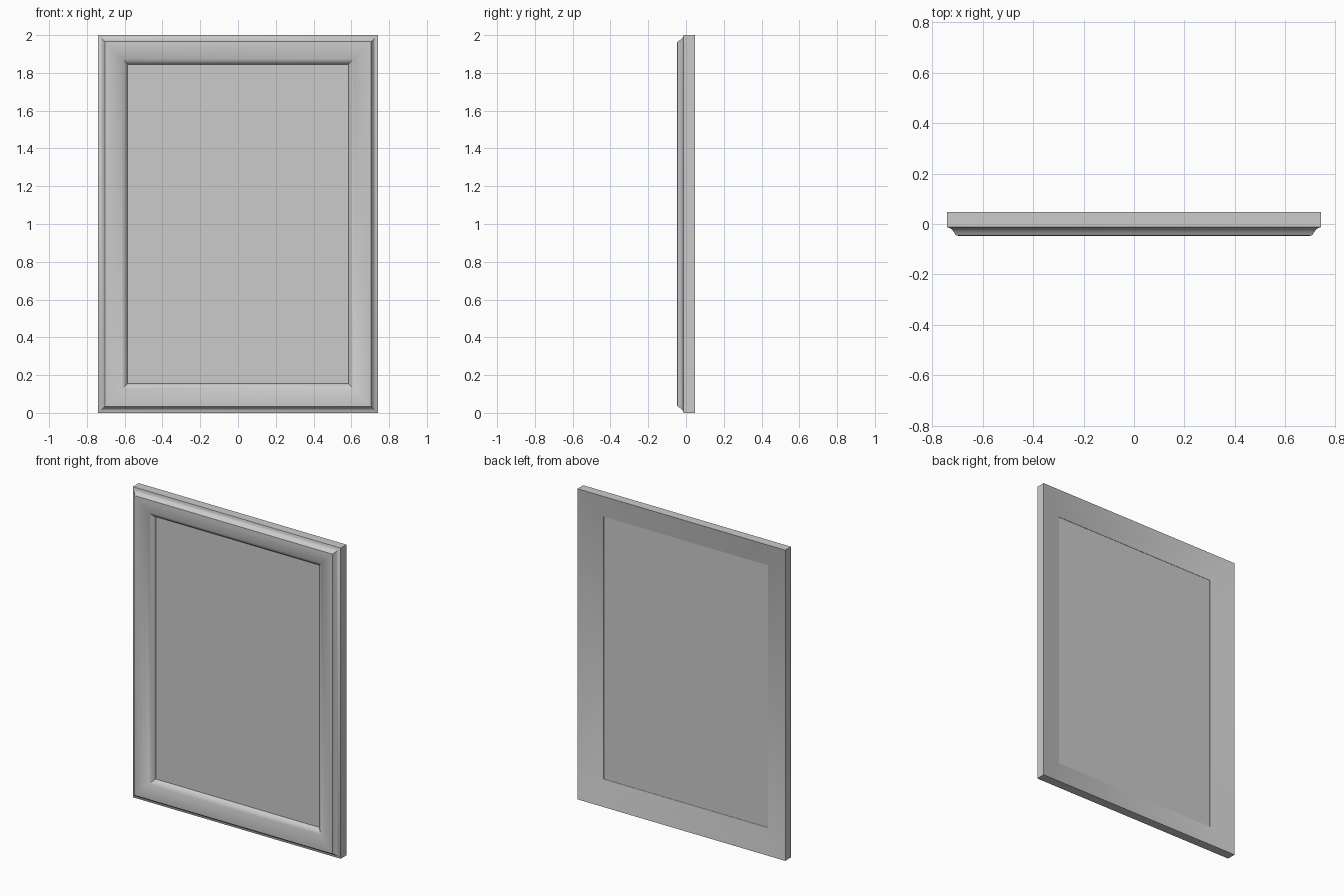
import bpy
import bmesh
import math

cube = bpy.data.objects.get("Cube")
if cube:
    bpy.data.objects.remove(cube, do_unlink=True)

HALF_W, HEIGHT, INSET = 0.74, 2.0, 0.155

grey = bpy.data.materials.new("plain_grey")
grey.use_nodes = True
colour = (0.6, 0.6, 0.6, 1)
grey.diffuse_color = colour
grey.node_tree.nodes["Principled BSDF"].inputs["Base Color"].default_value = colour


def rectangle(bm, inset, y):
    """Ring of four corner vertices, moved in from the outer edge."""
    x, low, high = HALF_W - inset, inset, HEIGHT - inset
    return [bm.verts.new(p) for p in
            ((-x, y, low), (x, y, low), (x, y, high), (-x, y, high))]


def finish(bm, name):
    bmesh.ops.recalc_face_normals(bm, faces=bm.faces)
    mesh = bpy.data.meshes.new(name)
    bm.to_mesh(mesh)
    bm.free()
    obj = bpy.data.objects.new(name, mesh)
    mesh.materials.append(grey)
    bpy.context.collection.objects.link(obj)
    return obj


# Mitred moulding: (inset, depth) section from the outer back edge,
# over the stepped front, to the inner lip and down the sloping back
section = [(0, 0.047), (0, -0.012), (0.012, -0.017), (0.022, -0.026),
           (0.029, -0.036), (0.035, -0.046), (0.05, -0.047), (0.075, -0.045),
           (0.1, -0.039), (0.125, -0.03), (0.142, -0.02), (0.15, -0.012),
           (INSET, -0.002), (INSET, 0.003)]
bm = bmesh.new()
rings = [rectangle(bm, u, y) for u, y in section]
for a, b in zip(rings, rings[1:] + rings[:1]):
    for i in range(4):
        j = (i + 1) % 4
        bm.faces.new((a[i], a[j], b[j], b[i]))
frame = finish(bm, "moulded_frame")
bpy.ops.object.select_all(action='DESELECT')
frame.select_set(True)
bpy.context.view_layer.objects.active = frame
bpy.ops.object.shade_smooth_by_angle(angle=math.radians(35))

# Thin flat panel filling the opening
bm = bmesh.new()
front, back = (rectangle(bm, INSET - 0.002, y) for y in (-0.001, 0.001))
bm.faces.new(front)
bm.faces.new(back[::-1])
for i in range(4):
    j = (i + 1) % 4
    bm.faces.new((front[i], back[i], back[j], front[j]))
finish(bm, "flat_panel")
